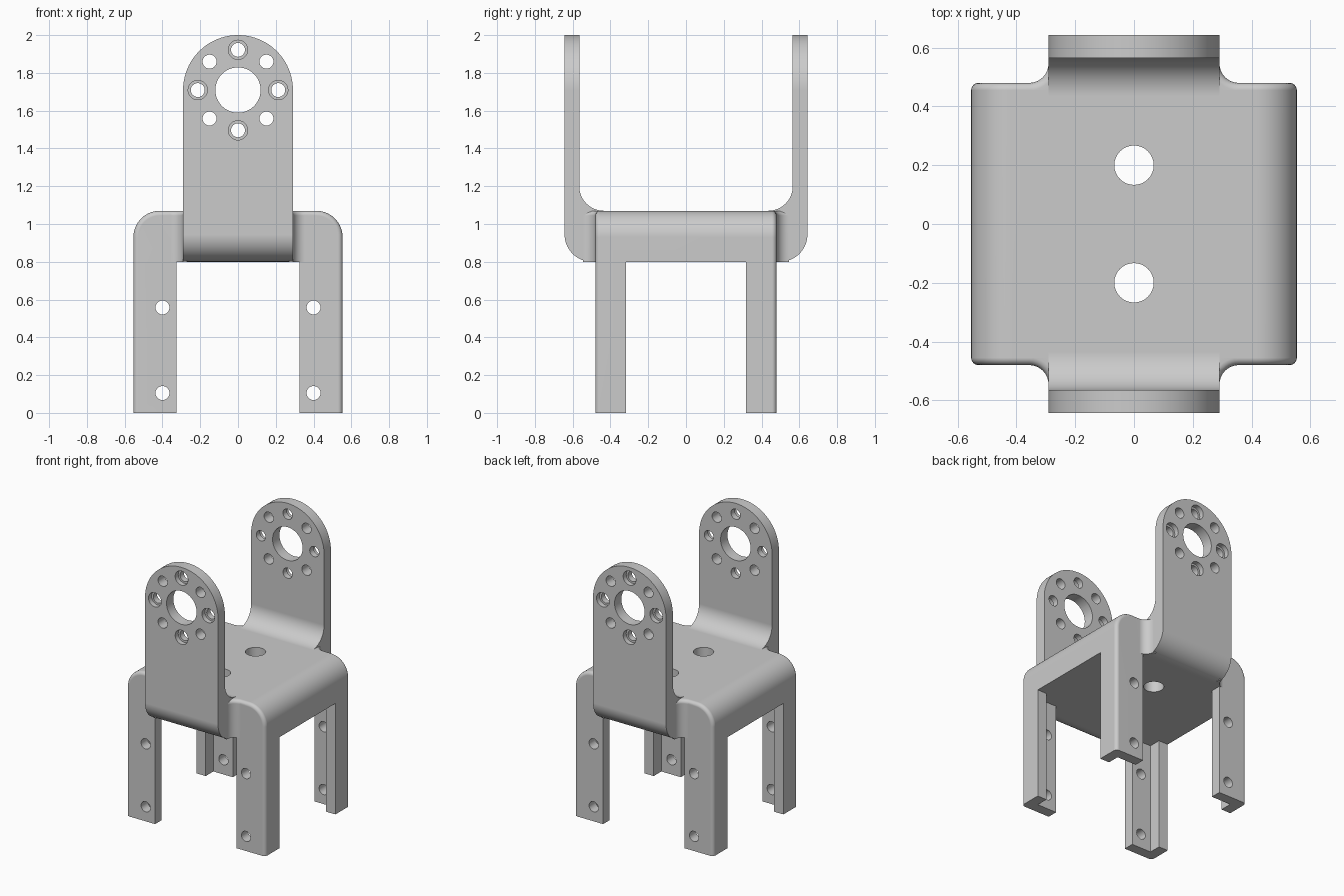
import bpy, bmesh, math
from mathutils import Matrix, Vector

cube = bpy.data.objects.get("Cube")
if cube:
    bpy.data.objects.remove(cube, do_unlink=True)

# Main sizes
HALF_X, HALF_Y = 0.554, 0.48
BASE, TOP = 0.8, 1.07
ARM_W, ARM_IN, ARM_OUT = 0.291, 0.565, 0.643
HUB_Z = 1.709
ROUND = 0.025


def arc(cx, cy, r, a0, a1, n=14):
    angles = [math.radians(a0 + (a1 - a0) * i / n) for i in range(n + 1)]
    return [(cx + r * math.cos(a), cy + r * math.sin(a)) for a in angles]


def mirrored(pts):
    return pts + [(-a, b) for a, b in reversed(pts)]


def add_prism(bm, pts, place, lo, hi):
    rings = [[bm.verts.new(place(a, b, d)) for a, b in pts] for d in (lo, hi)]
    for ring in rings:
        bm.faces.new(ring)
    for i in range(len(pts)):
        j = (i + 1) % len(pts)
        bm.faces.new((rings[0][i], rings[0][j], rings[1][j], rings[1][i]))
    bmesh.ops.recalc_face_normals(bm, faces=bm.faces[:])


def along_x(a, b, d): return (d, a, b)
def along_y(a, b, d): return (a, d, b)
def along_z(a, b, d): return (a, b, d)


def add_cylinder(bm, center, r, length, axis, sides=32):
    turn = Matrix.Rotation(math.pi / 2, 4, "X") if axis == "Y" else Matrix()
    bmesh.ops.create_cone(bm, cap_ends=True, segments=sides, radius1=r, radius2=r,
                          depth=length, matrix=Matrix.Translation(center) @ turn)


def soften(bm, test):
    edges = [e for e in bm.edges if test(*[v.co for v in e.verts])]
    bmesh.ops.bevel(bm, geom=edges, offset=ROUND, segments=4, profile=0.5,
                    affect="EDGES")


def finish(name, bm):
    bmesh.ops.recalc_face_normals(bm, faces=bm.faces[:])
    mesh = bpy.data.meshes.new(name)
    bm.to_mesh(mesh)
    bm.free()
    obj = bpy.data.objects.new(name, mesh)
    bpy.context.collection.objects.link(obj)
    return obj


def prism(name, pts, place, lo, hi):
    bm = bmesh.new()
    add_prism(bm, pts, place, lo, hi)
    return finish(name, bm)


def activate(obj):
    bpy.ops.object.select_all(action="DESELECT")
    obj.select_set(True)
    bpy.context.view_layer.objects.active = obj


def combine(obj, other, operation):
    other.hide_render = True
    mod = obj.modifiers.new("combine", "BOOLEAN")
    mod.operation, mod.solver, mod.object = operation, "EXACT", other
    activate(obj)
    bpy.ops.object.modifier_apply(modifier=mod.name)
    bpy.data.objects.remove(other, do_unlink=True)


# Body block with large rounded shoulders and softened front and back outlines
bm = bmesh.new()
shoulder = 0.14
half = [(HALF_X, 0)] + arc(HALF_X - shoulder, TOP - shoulder, shoulder, 0, 90)
add_prism(bm, mirrored(half), along_y, -HALF_Y, HALF_Y)
soften(bm, lambda p, q: abs(p.y - q.y) < 1e-4 and max(p.z, q.z) > 1e-4)
bracket = finish("servo_bracket", bm)

# Hollow below the plate, leaving four angle-section legs
quarter = [(0.7, 0.318), (0.48, 0.318), (0.48, 0.405), (0.325, 0.405), (0.325, 0.7)]
upper = mirrored(quarter)
hollow = upper + [(-a, -b) for a, b in upper]
combine(bracket, prism("leg_cutter", hollow, along_z, -0.1, BASE), "DIFFERENCE")

# Two upright arms joined through the plate, with rounded tips
half = [*arc(0.498, BASE + 0.145, 0.145, -90, 0), (ARM_OUT, 2.1), (ARM_IN, 2.1),
        *arc(ARM_IN - 0.13, TOP + 0.13, 0.13, 0, -90)]
# The half outline runs from the underside to the plate top
arms = prism("arms", mirrored(half), along_x, -0.4, 0.4)
tip = [(-ARM_W, 0.7), (ARM_W, 0.7)] + arc(0, HUB_Z, ARM_W, 0, 180, 40)
combine(arms, prism("arm_outline", tip, along_y, -0.8, 0.8), "INTERSECT")
combine(bracket, arms, "UNION")

# Concave webs between the arms and the body
fillet = 0.065
edge_x, edge_y = ARM_W + fillet, HALF_Y + fillet
web = [(0.27, 0.44), (edge_x, 0.44), *arc(edge_x, edge_y, fillet, -90, -180, 10),
       (0.27, edge_y)]
bm = bmesh.new()
for sx in (-1, 1):
    for sy in (-1, 1):
        add_prism(bm, [(a * sx, b * sy) for a, b in web], along_z, BASE, TOP)


def on_web_rim(p, q):
    return all(v.z > TOP - 1e-4 and abs(v.y) > HALF_Y - 1e-4
               and abs(v.x) > ARM_W - 1e-4 for v in (p, q))


soften(bm, on_web_rim)
combine(bracket, finish("webs", bm), "UNION")

# Through holes: hub, bolt circle, legs and plate
bm = bmesh.new()
bores = bmesh.new()
add_cylinder(bm, Vector((0, 0, HUB_Z)), 0.12, 2, "Y", 48)
for i in range(8):
    a = i * math.pi / 4
    spot = Vector((0.213 * math.cos(a), 0, HUB_Z + 0.213 * math.sin(a)))
    add_cylinder(bm, spot, 0.037, 2, "Y", 24)
    if i % 2 == 0:
        for side in (-1, 1):
            # Recess in the outer face of each arm
            mouth = spot + Vector((0, side * (ARM_OUT + 0.02), 0))
            add_cylinder(bores, mouth, 0.051, 0.11, "Y")
for x in (-0.4, 0.4):
    for z in (0.105, 0.558):
        add_cylinder(bm, Vector((x, 0, z)), 0.037, 2, "Y", 24)
for y in (-0.2, 0.2):
    add_cylinder(bm, Vector((0, y, 0.95)), 0.067, 0.6, "Z")
combine(bracket, finish("hole_cutter", bm), "DIFFERENCE")
combine(bracket, finish("recess_cutter", bores), "DIFFERENCE")

# Grey finish
grey = bpy.data.materials.new("matte_grey")
grey.use_nodes = True
colour = (0.6, 0.6, 0.6, 1)
grey.diffuse_color = colour
for node in grey.node_tree.nodes:
    if node.type == "BSDF_PRINCIPLED":
        node.inputs["Base Color"].default_value = colour
bracket.data.materials.clear()
bracket.data.materials.append(grey)
for poly in bracket.data.polygons:
    poly.material_index = 0

# Smooth curves, crisp edges
activate(bracket)
bpy.ops.object.shade_smooth_by_angle(angle=math.radians(30))
flat = bracket.modifiers.new("flat_faces", "WEIGHTED_NORMAL")
flat.keep_sharp = True
